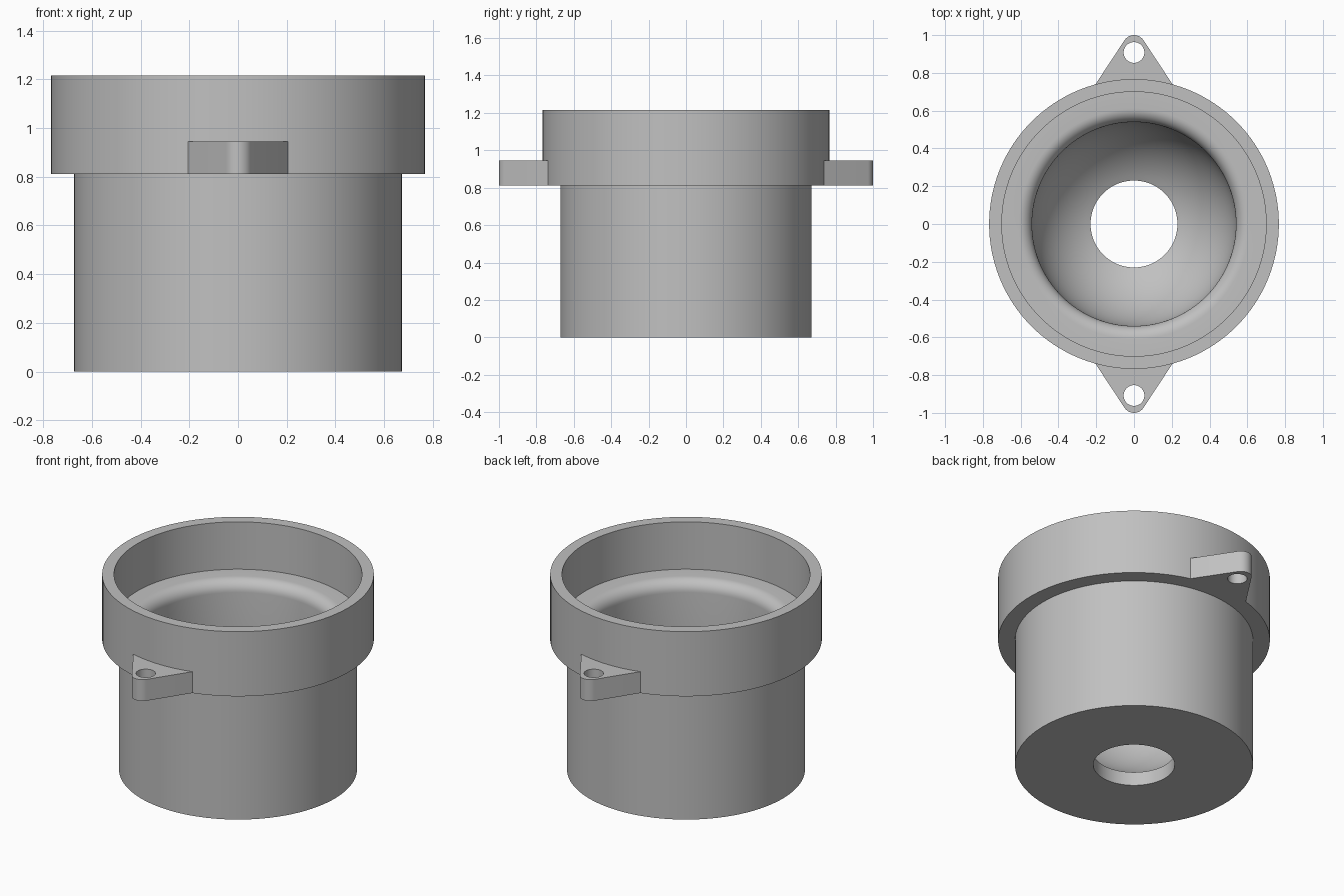
import bpy, bmesh
from math import sin, cos, pi, radians, sqrt, atan2, acos, hypot
from mathutils import Vector

if "Cube" in bpy.data.objects:
    bpy.data.objects.remove(bpy.data.objects["Cube"])

grey = bpy.data.materials.new("plain_grey")
grey.use_nodes = True
grey.diffuse_color = (0.53, 0.53, 0.53, 1)
grey.node_tree.nodes["Principled BSDF"].inputs["Base Color"].default_value = grey.diffuse_color


def arc(cx, cy, r, start, end, steps):
    """Points on an arc, angles in radians."""
    angles = [start + (end - start) * i / steps for i in range(steps + 1)]
    return [(cx + r * cos(a), cy + r * sin(a)) for a in angles]


def loop(bm, points, to_3d):
    """Closed loop of edges through the points."""
    verts = [bm.verts.new(to_3d(p)) for p in points]
    return [bm.edges.new((v, verts[i - 1])) for i, v in enumerate(verts)]


def finish(bm, name):
    bmesh.ops.recalc_face_normals(bm, faces=bm.faces[:])
    mesh = bpy.data.meshes.new(name)
    bm.to_mesh(mesh)
    bm.free()
    mesh.materials.append(grey)
    obj = bpy.data.objects.new(name, mesh)
    bpy.context.collection.objects.link(obj)
    bpy.ops.object.select_all(action='DESELECT')
    obj.select_set(True)
    bpy.context.view_layer.objects.active = obj
    bpy.ops.object.shade_smooth_by_angle(angle=radians(30))
    return obj


# Main dimensions
BODY_R, COLLAR_R, LIP_R, BORE_R, DRAIN_R = 0.672, 0.767, 0.70, 0.54, 0.23
STEP_Z, LEDGE_Z, TOP_Z, FLOOR_Z, FILLET = 0.812, 0.92, 1.215, 0.085, 0.07

# Cup: revolved section with collar, ledge, rounded bore edge and bowl floor
bowl_z = FLOOR_Z + sqrt(BORE_R ** 2 - DRAIN_R ** 2)
drain_angle = -acos(DRAIN_R / BORE_R)
section = [(DRAIN_R, 0), (BODY_R, 0), (BODY_R, STEP_Z), (COLLAR_R, STEP_Z),
           (COLLAR_R, TOP_Z), (LIP_R, TOP_Z), (LIP_R, LEDGE_Z)]
section += arc(BORE_R + FILLET, LEDGE_Z - FILLET, FILLET, pi / 2, pi, 8)
section += arc(0, bowl_z, BORE_R, 0, drain_angle, 20)
bm = bmesh.new()
edges = loop(bm, section, lambda p: (p[0], 0, p[1]))
bmesh.ops.spin(bm, geom=edges + bm.verts[:], cent=(0, 0, 0), axis=(0, 0, 1),
               angle=2 * pi, steps=128, use_merge=True)
bmesh.ops.remove_doubles(bm, verts=bm.verts[:], dist=0.0001)
finish(bm, "cup_body")

# Mounting ears: tapered tab with rounded tip and a screw hole
TIP_R, TIP_Y, HOLE_Y, HOLE_R, EAR_TOP = 0.06, 0.94, 0.908, 0.055, 0.945
root_x, root_y = 0.205, 0.738
dx, dy = root_x, root_y - TIP_Y
tangent = atan2(dy, dx) + acos(TIP_R / hypot(dx, dy))
root_angle = atan2(root_y, root_x)
outline = arc(0, TIP_Y, TIP_R, tangent, pi - tangent, 16)
outline += arc(0, 0, hypot(root_x, root_y), pi - root_angle, root_angle, 12)
hole = arc(0, HOLE_Y, HOLE_R, 0, 2 * pi, 32)[:-1]


def make_ear(name, side):
    bm = bmesh.new()
    flat = lambda p: (p[0] * side, p[1] * side, STEP_Z)
    edges = loop(bm, outline, flat) + loop(bm, hole, flat)
    bmesh.ops.triangle_fill(bm, edges=edges, use_beauty=True)
    extruded = bmesh.ops.extrude_face_region(bm, geom=bm.faces[:], use_keep_orig=True)
    top = [g for g in extruded["geom"] if isinstance(g, bmesh.types.BMVert)]
    bmesh.ops.translate(bm, verts=top, vec=Vector((0, 0, EAR_TOP - STEP_Z)))
    finish(bm, name)


make_ear("front_ear", -1)
make_ear("back_ear", 1)
